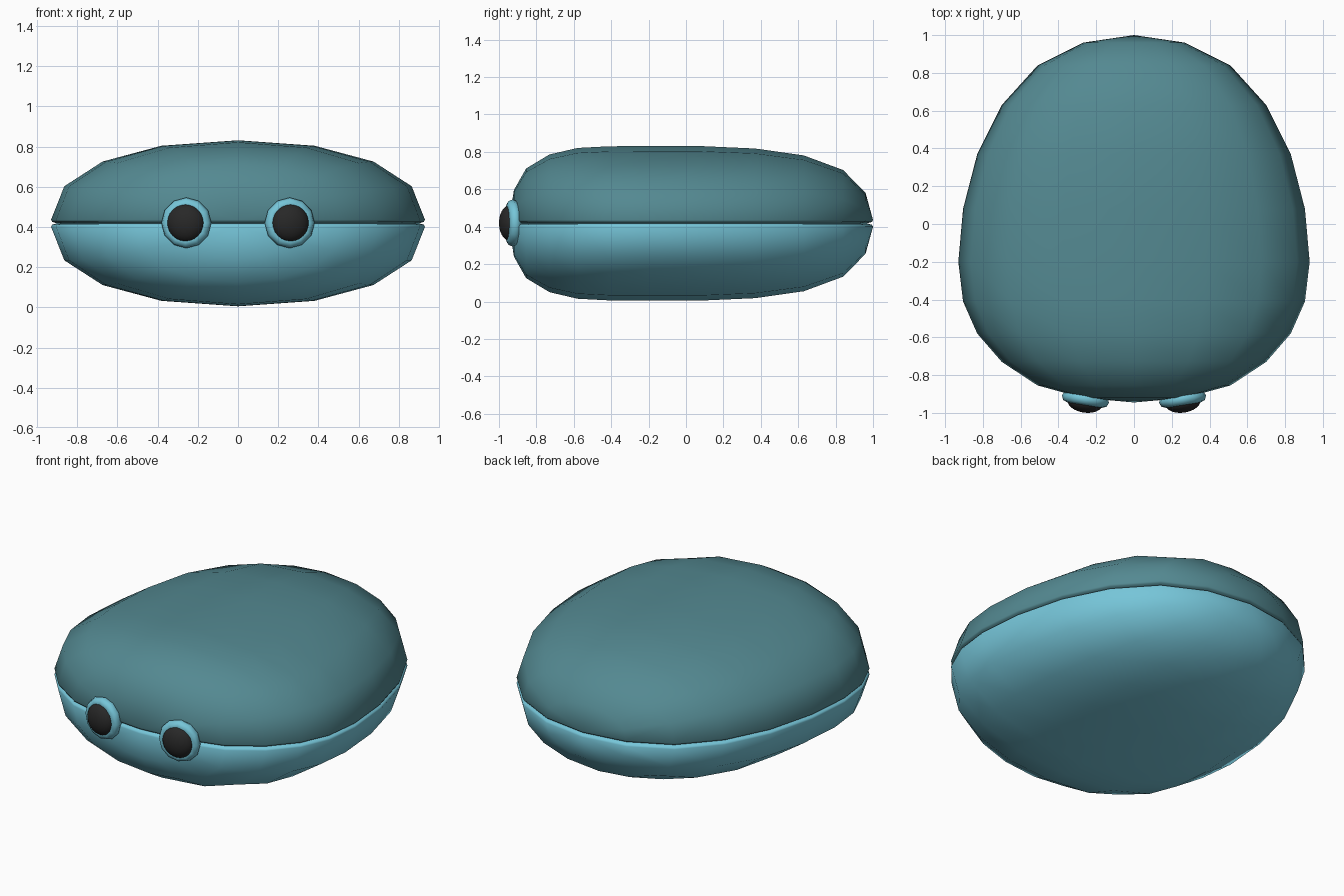
import bpy, bmesh, math
from mathutils import Matrix

if "Cube" in bpy.data.objects:
    bpy.data.objects.remove(bpy.data.objects["Cube"])


def material(name, rgb):
    m = bpy.data.materials.new(name)
    m.diffuse_color = (*rgb, 1)
    m.use_nodes = True
    m.node_tree.nodes["Principled BSDF"].inputs["Base Color"].default_value = m.diffuse_color
    return m


TEAL = material("dull teal", (0.088, 0.25, 0.285))
BLUE = material("light blue", (0.18, 0.56, 0.69))
BLACK = material("eye black", (0.021, 0.021, 0.021))

SEAM = 0.418   # height where the two shells meet
LIP = 0.018    # height of the rounded lip on each shell

# Stations along the body: y, half width, height
STATIONS = [(-0.92, 0.27, 0.16), (-0.855, 0.51, 0.275), (-0.73, 0.70, 0.35),
            (-0.58, 0.83, 0.385), (-0.41, 0.905, 0.394), (-0.2, 0.93, 0.395),
            (0.08, 0.905, 0.395), (0.37, 0.83, 0.382), (0.63, 0.70, 0.345),
            (0.84, 0.51, 0.267), (0.96, 0.27, 0.145)]
FRONT, BACK = -0.945, 1.0


def signed_pow(v, e):
    return math.copysign(abs(v) ** e, v)


def finish(bm, name, mat):
    bmesh.ops.recalc_face_normals(bm, faces=bm.faces)
    for f in bm.faces:
        f.smooth = True
    me = bpy.data.meshes.new(name)
    bm.to_mesh(me)
    bm.free()
    me.materials.append(mat)
    ob = bpy.data.objects.new(name, me)
    bpy.context.collection.objects.link(ob)
    return ob


def shell(name, side, mat):
    """Half of a lofted pebble; side is 1 for the top, -1 for the bottom."""
    bm = bmesh.new()
    base = SEAM + side * LIP
    tip_a = bm.verts.new((0, FRONT, base))
    tip_b = bm.verts.new((0, BACK, base))
    rings = []
    for y, w, h in STATIONS:
        ring = []
        for j in range(9):
            a = math.pi * j / 8
            c = 0 if j == 4 else signed_pow(math.cos(a), 0.93)
            s = 0 if j in (0, 8) else math.sin(a) ** 0.9
            ring.append(bm.verts.new((w * c, y, base + side * h * s)))
        rings.append(ring)
    for r, q in zip(rings, rings[1:]):
        for j in range(8):
            bm.faces.new((r[j], r[j + 1], q[j + 1], q[j]))
    for tip, r in ((tip_a, rings[0]), (tip_b, rings[-1])):
        for j in range(8):
            bm.faces.new((tip, r[j], r[j + 1]))
    # lip curling into the seam, then closed with a flat cap
    loop = [e for e in bm.edges if e.is_boundary]
    for scale, z in ((0.994, SEAM + side * 0.007), (0.975, SEAM)):
        out = bmesh.ops.extrude_edge_only(bm, edges=loop)["geom"]
        for v in (g for g in out if isinstance(g, bmesh.types.BMVert)):
            v.co.x *= scale
            v.co.y = (v.co.y + 0.1) * scale - 0.1
            v.co.z = z
        loop = [g for g in out if isinstance(g, bmesh.types.BMEdge)
                and g.is_boundary]
    bmesh.ops.holes_fill(bm, edges=loop, sides=0)
    ob = finish(bm, name, mat)
    # keep the hidden cap from bending the lip shading
    max(ob.data.polygons, key=lambda p: len(p.vertices)).use_smooth = False
    return ob


shell("upper_shell", 1, TEAL)
shell("lower_shell", -1, BLUE)


# Eyes: a ring with a flattened dark dome, turned slightly outward
for sx, label in ((-1, "left"), (1, "right")):
    place = (Matrix.Translation((sx * 0.257, -0.927, 0.42))
             @ Matrix.Rotation(sx * math.radians(9), 4, 'Z')
             @ Matrix.Rotation(math.radians(90), 4, 'X'))
    bpy.ops.mesh.primitive_torus_add(major_segments=12, minor_segments=8,
                                     major_radius=0.094, minor_radius=0.032)
    ring = bpy.context.object
    ring.name = label + "_eye_ring"
    ring.matrix_world = place
    ring.data.materials.append(BLUE)
    for p in ring.data.polygons:
        p.use_smooth = True

    bm = bmesh.new()
    bmesh.ops.create_uvsphere(bm, u_segments=24, v_segments=12, radius=1)
    bmesh.ops.scale(bm, vec=(0.094, 0.094, 0.055), verts=bm.verts)
    bmesh.ops.translate(bm, vec=(0, 0, 0.017), verts=bm.verts)
    finish(bm, label + "_eye", BLACK).matrix_world = place
